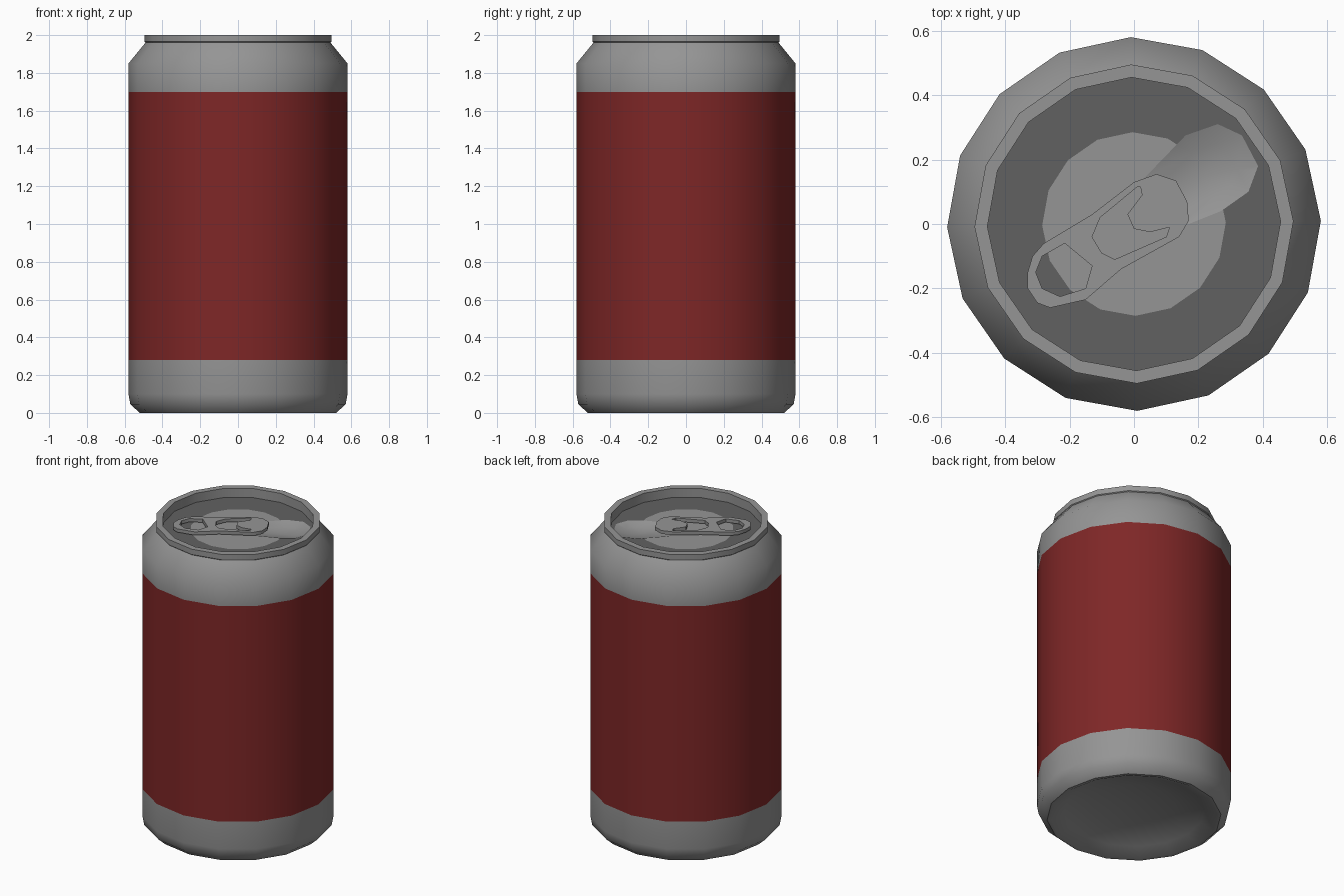
import bpy, bmesh, math
from mathutils import Vector

cube = bpy.data.objects.get("Cube")
if cube:
    bpy.data.objects.remove(cube, do_unlink=True)

SIDES = 16
LID_Z = 1.94


def material(name, rgb):
    m = bpy.data.materials.new(name)
    m.use_nodes = True
    m.diffuse_color = (*rgb, 1)
    m.node_tree.nodes["Principled BSDF"].inputs["Base Color"].default_value = (*rgb, 1)
    return m


silver = material("silver", (0.30, 0.30, 0.30))
dark_grey = material("dark grey", (0.12, 0.12, 0.12))
red = material("label red", (0.21, 0.02, 0.02))


def finish(name, bm, mats, angle=40):
    bmesh.ops.recalc_face_normals(bm, faces=bm.faces)
    me = bpy.data.meshes.new(name)
    bm.to_mesh(me)
    bm.free()
    ob = bpy.data.objects.new(name, me)
    bpy.context.collection.objects.link(ob)
    for m in mats:
        me.materials.append(m)
    smooth(ob, angle)
    return ob


def smooth(ob, angle):
    bpy.ops.object.select_all(action="DESELECT")
    ob.select_set(True)
    bpy.context.view_layer.objects.active = ob
    bpy.ops.object.shade_smooth_by_angle(angle=math.radians(angle))


def loft(bm, rings):
    """Join rings of points; a ring of one point closes to a tip."""
    rows = [[bm.verts.new(p) for p in ring] for ring in rings]
    for a, b in zip(rows, rows[1:]):
        n = max(len(a), len(b))
        for i in range(n):
            j = (i + 1) % n
            quad = [a[i % len(a)], a[j % len(a)], b[j % len(b)], b[i % len(b)]]
            bm.faces.new(list(dict.fromkeys(quad)))


def circle(r, z):
    if r == 0:
        return [(0, 0, z)]
    turn = math.radians(1)
    return [(r * math.cos(turn + math.tau * i / SIDES),
             r * math.sin(turn + math.tau * i / SIDES), z) for i in range(SIDES)]


def revolve(name, profile, mats, rule, angle=40):
    bm = bmesh.new()
    loft(bm, [circle(r, z) for r, z in profile])
    for f in bm.faces:
        f.material_index = rule(f.calc_center_median())
    return finish(name, bm, mats, angle)


# Can body: domed base, wall with label band, neck and rolled rim
body_profile = [(0, 0.1), (0.25, 0.08), (0.42, 0.04), (0.50, 0.0), (0.52, 0.0),
                (0.57, 0.045), (0.58, 0.1), (0.58, 0.28), (0.58, 1.70), (0.58, 1.85),
                (0.49, 1.96), (0.495, 1.965), (0.495, 2.0), (0.455, 2.0), (0.455, 1.9)]
revolve("can_body", body_profile, [silver, red],
        lambda c: int(0.28 < c.z < 1.70 and c.xy.length > 0.5))

# Lid: dark ring around a silver centre
lid = revolve("lid", [(0, LID_Z), (0.285, LID_Z), (0.457, LID_Z), (0.457, 1.86), (0, 1.86)],
              [silver, dark_grey], lambda c: int(c.xy.length > 0.28))

# Mouth: shallow scoop cut into the lid
mouth = [(0.02, 0.13), (0.16, 0.275), (0.26, 0.31), (0.335, 0.275), (0.385, 0.18),
         (0.355, 0.10), (0.27, 0.04), (0.12, -0.02), (0.04, 0.02)]
middle = Vector((0.22, 0.15))


def inset(scale, z):
    return [(*(middle + (Vector(p) - middle) * scale), z) for p in mouth]


bm = bmesh.new()
loft(bm, [[(*middle, 2.02)], inset(1, 2.02), inset(1, LID_Z), inset(0.6, LID_Z - 0.02),
          [(*middle, LID_Z - 0.03)]])
cutter = finish("mouth_cutter", bm, [silver])
cutter.hide_render = True
cut = lid.modifiers.new("mouth", "BOOLEAN")
cut.object, cut.operation, cut.solver = cutter, "DIFFERENCE", "EXACT"
bpy.context.view_layer.objects.active = lid
bpy.ops.object.modifier_apply(modifier="mouth")
bpy.data.objects.remove(cutter, do_unlink=True)
smooth(lid, 40)

# Pull tab: flat outline with a finger hole and a horseshoe slot
outline = [(-0.33, -0.15), (-0.33, -0.2), (-0.3, -0.245), (-0.26, -0.26), (-0.15, -0.235),
           (-0.04, -0.14), (0.14, -0.04), (0.17, 0.01), (0.165, 0.07), (0.13, 0.135),
           (0.07, 0.155), (0, 0.13), (-0.13, 0.03), (-0.28, -0.06), (-0.315, -0.1)]
finger_hole = [(-0.285, -0.1), (-0.215, -0.06), (-0.13, -0.13), (-0.15, -0.2),
               (-0.23, -0.225), (-0.285, -0.2), (-0.305, -0.15)]
slot = [(0.01, 0.115), (-0.105, 0.02), (-0.13, -0.04), (-0.1, -0.09), (-0.06, -0.11),
        (0.1, -0.04), (0.11, -0.01), (0.05, -0.025), (0, -0.015), (-0.02, 0.03),
        (0.025, 0.09), (0.02, 0.115)]
curve = bpy.data.curves.new("pull_tab", "CURVE")
curve.dimensions, curve.fill_mode, curve.extrude = "2D", "BOTH", 0.011
for loop in (outline, finger_hole, slot):
    spline = curve.splines.new("POLY")
    spline.points.add(len(loop) - 1)
    spline.use_cyclic_u = True
    for point, (x, y) in zip(spline.points, loop):
        point.co = (x, y, 0, 1)
curve.materials.append(silver)
tab = bpy.data.objects.new("pull_tab", curve)
tab.location.z = LID_Z + 0.021
bpy.context.collection.objects.link(tab)
bpy.ops.object.select_all(action="DESELECT")
tab.select_set(True)
bpy.context.view_layer.objects.active = tab
bpy.ops.object.convert(target="MESH")
smooth(tab, 40)

# Rivet holding the tab to the lid
rivet = revolve("rivet", [(0, 0), (0.04, 0), (0.04, 0.03), (0, 0.03)], [silver], lambda c: 0)
rivet.location = (0.05, 0.03, LID_Z - 0.01)
